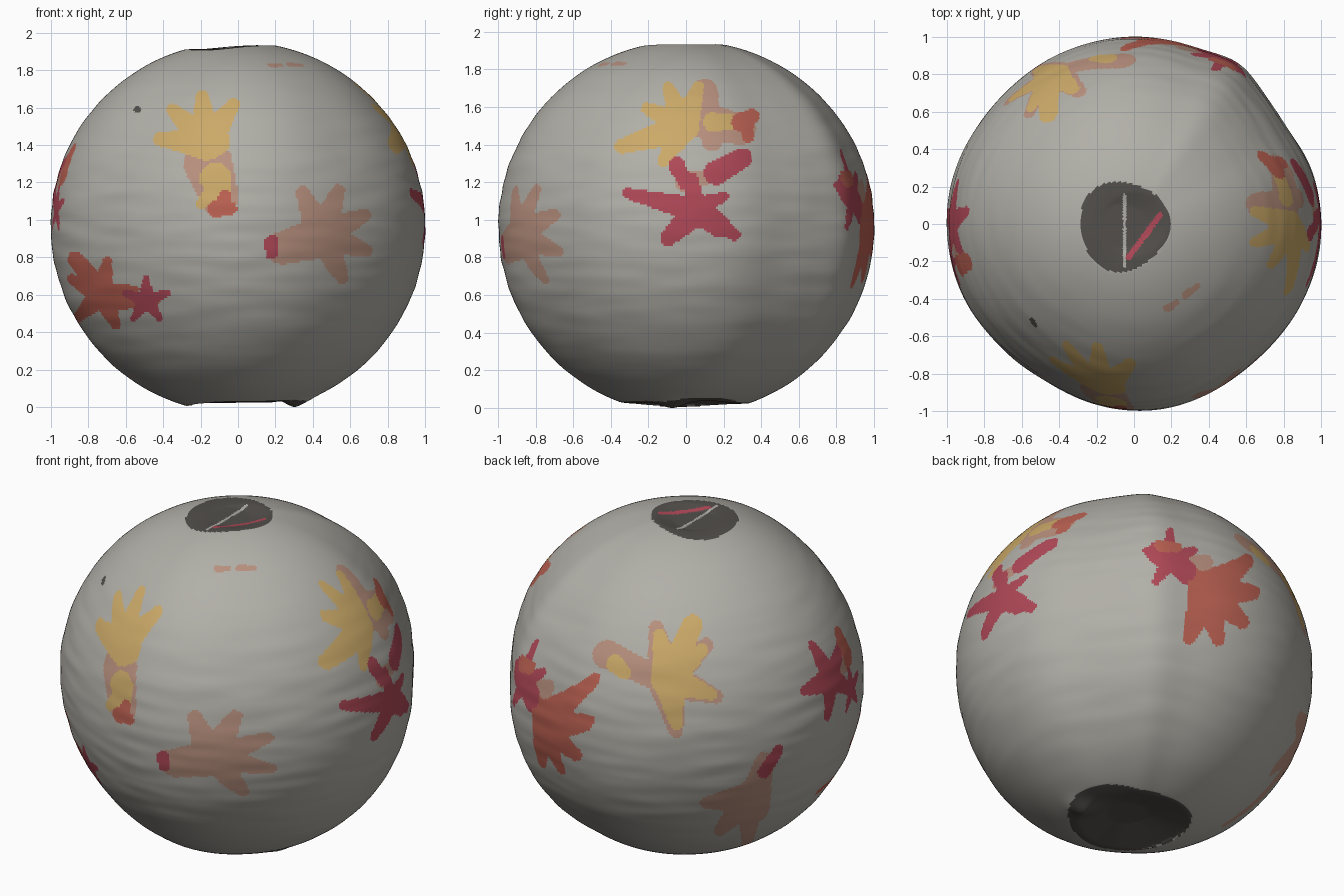
import bpy, bmesh, math
from mathutils import Vector, noise

if "Cube" in bpy.data.objects:
    bpy.data.objects.remove(bpy.data.objects["Cube"])

# ---- flat colours ----
mats = []


def colour(name, r, g, b):
    m = bpy.data.materials.new(name)
    m.diffuse_color = (r, g, b, 1)
    m.use_nodes = True
    m.node_tree.nodes["Principled BSDF"].inputs["Base Color"].default_value = m.diffuse_color
    mats.append(m)
    return len(mats) - 1


GREY = colour("paper_grey", .44, .43, .39)
DARK = colour("dark_opening", .085, .078, .07)
YELLOW = colour("leaf_yellow", .60, .40, .14)
TAN = colour("leaf_tan", .48, .28, .21)
ORANGE = colour("leaf_orange", .50, .12, .085)
CRIMSON = colour("leaf_crimson", .43, .065, .095)

# ---- slightly uneven round paper shade with flattened openings ----
MID = .98
TOP, BOTTOM = (-.055, -.01, .24), (.05, 0, .34)   # opening x, y, radius


def inside(p, cap):
    """Depth inside an opening: 0 at the wobbly rim, 1 at the centre."""
    x, y = p.x - cap[0], p.y - cap[1]
    return 1 - math.hypot(x, y) / (cap[2] * (1 + .05 * math.sin(3 * math.atan2(y, x) + 1)))


def bump(a, centre, width):
    return math.exp(-((a - centre) / width) ** 2)


bm = bmesh.new()
bmesh.ops.create_uvsphere(bm, u_segments=490, v_segments=270, radius=1)
for v in bm.verts:
    d = v.co.copy()
    a = math.atan2(d.y, d.x)
    # gently polygonal outline with a few flats and one corner, plus soft rib creases
    g = .993 + .008 * math.cos(4 * a) - .025 * bump(a, -2.1, .4) + .035 * bump(a, 1, .16)
    g -= .02 * bump(a, .55, .2) + .008 * bump(a, -.9, .25)
    g += .005 * noise.noise(Vector((d.x * 3, d.y * 3, d.z * 14)))
    p = Vector((d.x * g, d.y * g, MID + d.z * (.985 if d.z > 0 else 1)))
    k = inside(p, TOP if d.z > 0 else BOTTOM)
    if k > 0 and d.z > 0:
        p.z = min(p.z, 1.95) - .025 * min(1, k * 2)
    elif k > 0:
        p.z = max(p.z, .03) + .05 * min(1, k * 1.5)
    if d.z < 0:                                    # bent lip under the shade
        p.z -= .035 * math.exp(-((p.x - .3) ** 2 + (p.y + .07) ** 2) / .006)
    v.co = p
low = min(v.co.z for v in bm.verts)
bmesh.ops.translate(bm, verts=bm.verts, vec=(0, 0, -low))

# ---- dark openings ----
faces = [(f, f.calc_center_median()) for f in bm.faces]
for f, c in faces:
    f.smooth = True
    if inside(c, TOP if c.z > 1 else BOTTOM) > 0:
        f.material_index = DARK

# ---- leaf painting: shapes are projected onto the shade from one direction ----
visible = []


def look(azimuth, elevation=0, z0=0):
    """Choose the direction; later shapes use its right/up coordinates."""
    a, e = math.radians(azimuth), math.radians(elevation)
    toward = Vector((math.sin(a) * math.cos(e), -math.cos(a) * math.cos(e), math.sin(e)))
    right = Vector((math.cos(a), math.sin(a), 0))
    up = toward.cross(right)
    visible.clear()
    for f, c in faces:
        if toward.dot(c) - toward.z * MID > .02:
            visible.append((f, right.dot(c), up.dot(c) - up.z * z0))


def stroke(col, x, y, tx, ty, r, taper=0.2):
    """Paint a rounded stroke that narrows toward its far end."""
    dx, dy = tx - x, ty - y
    ll = dx * dx + dy * dy + 1e-9
    x0, x1 = min(x, tx) - r, max(x, tx) + r
    y0, y1 = min(y, ty) - r, max(y, ty) + r
    for f, px, py in visible:
        if x0 < px < x1 and y0 < py < y1:
            t = max(0, min(1, ((px - x) * dx + (py - y) * dy) / ll))
            if math.hypot(px - x - t * dx, py - y - t * dy) < r * (1 - taper * t):
                f.material_index = col


def leaf(col, x, y, size, heading=90, lobes=5, spread=144):
    """Paint a leaf as a fan of tapering lobes around its heading."""
    for i in range(lobes):
        a = math.radians(heading + spread * (2 * i / (lobes - 1) - 1))
        stroke(col, x, y, x + size * math.cos(a), y + size * math.sin(a), size * .37, .62)


look(0)                                            # front
stroke(TAN, -.16, 1.3, -.1, 1.13, .13)
leaf(YELLOW, -.17, 1.41, .25, 115, 4, 60)
stroke(YELLOW, -.17, 1.42, -.12, 1.42, .1)
stroke(YELLOW, -.12, 1.22, -.1, 1.17, .085)
stroke(YELLOW, -.12, 1.18, -.19, 1.09, .04)
stroke(ORANGE, -.12, 1.06, -.04, 1.06, .045)
stroke(ORANGE, -.08, 1.08, -.07, 1.13, .04)
leaf(TAN, .45, .92, .25, 25, 5, 90)
stroke(TAN, .42, .9, .24, .85, .11)
stroke(CRIMSON, .18, .88, .18, .82, .04)
leaf(ORANGE, -.73, .6, .18, 80, 5)
stroke(ORANGE, -.73, .62, -.87, .79, .06, .3)
stroke(ORANGE, -.7, .56, -.45, .57, .045)
leaf(CRIMSON, -.49, .57, .12)
stroke(DARK, -.54, 1.59, -.53, 1.59, .018)

look(90)                                           # right side
stroke(TAN, .1, 1.68, .14, 1.42, .07)
stroke(TAN, .12, 1.52, .29, 1.48, .1)
leaf(YELLOW, -.01, 1.5, .22, 155, 5, 85)
stroke(YELLOW, -.02, 1.49, -.34, 1.39, .08, .5)
stroke(YELLOW, .14, 1.52, .25, 1.52, .05)
stroke(ORANGE, .29, 1.52, .35, 1.55, .05)
stroke(ORANGE, .32, 1.52, .33, 1.44, .04)
stroke(TAN, -.01, 1.2, .12, 1.23, .05)
leaf(CRIMSON, .05, 1.06, .17, 95)
stroke(CRIMSON, .06, 1.05, -.31, 1.14, .07, .6)
stroke(CRIMSON, .06, 1.05, -.1, .9, .08, .5)
stroke(CRIMSON, .06, 1.05, .26, .92, .08, .6)
stroke(CRIMSON, -.05, 1.29, 0, 1.19, .045)
stroke(CRIMSON, .16, 1.25, .3, 1.33, .065)

look(270)                                          # left side
stroke(TAN, .02, 1.22, .22, 1.24, .07)
leaf(CRIMSON, 0, 1.2, .21, 108)
leaf(CRIMSON, .2, 1.06, .12)
stroke(ORANGE, .22, 1.24, .2, 1.36, .06)

look(143, -35, MID)                                # back right
stroke(TAN, .25, .66, .35, .67, .05)
leaf(ORANGE, .35, .53, .27, -40, 5, 70)
stroke(ORANGE, .34, .53, .23, .64, .06)
leaf(CRIMSON, .15, .69, .14)
stroke(CRIMSON, .08, .72, .25, .63, .06)
stroke(ORANGE, .09, .76, .19, .75, .03)

look(217, 25, MID)                                 # back left
stroke(TAN, -.46, .1, -.18, -.04, .08)
leaf(TAN, -.14, -.04, .29, 10, 4, 90)
leaf(YELLOW, -.13, -.04, .25, 10, 4, 90)
stroke(YELLOW, -.13, -.04, .01, .26, .07)
stroke(YELLOW, -.42, .05, -.37, 0, .05)
leaf(TAN, .32, -.7, .24, 228, 3, 42)
stroke(TAN, .34, -.74, .4, -.5, .1, .5)
stroke(CRIMSON, .4, -.56, .48, -.44, .035)

look(37, 25, MID)                                  # small flecks, front right
stroke(TAN, -.13, .57, -.07, .57, .02)
stroke(TAN, -.01, .57, .07, .57, .02)

look(0, 90)                                        # slit and streak in the top opening
stroke(GREY, -.05, .15, -.05, -.23, .01)
stroke(CRIMSON, -.03, -.18, .14, .05, .015, 0)

mesh = bpy.data.meshes.new("lantern_shade")
bm.to_mesh(mesh)
bm.free()
for m in mats:
    mesh.materials.append(m)
bpy.context.collection.objects.link(bpy.data.objects.new("lantern_shade", mesh))
